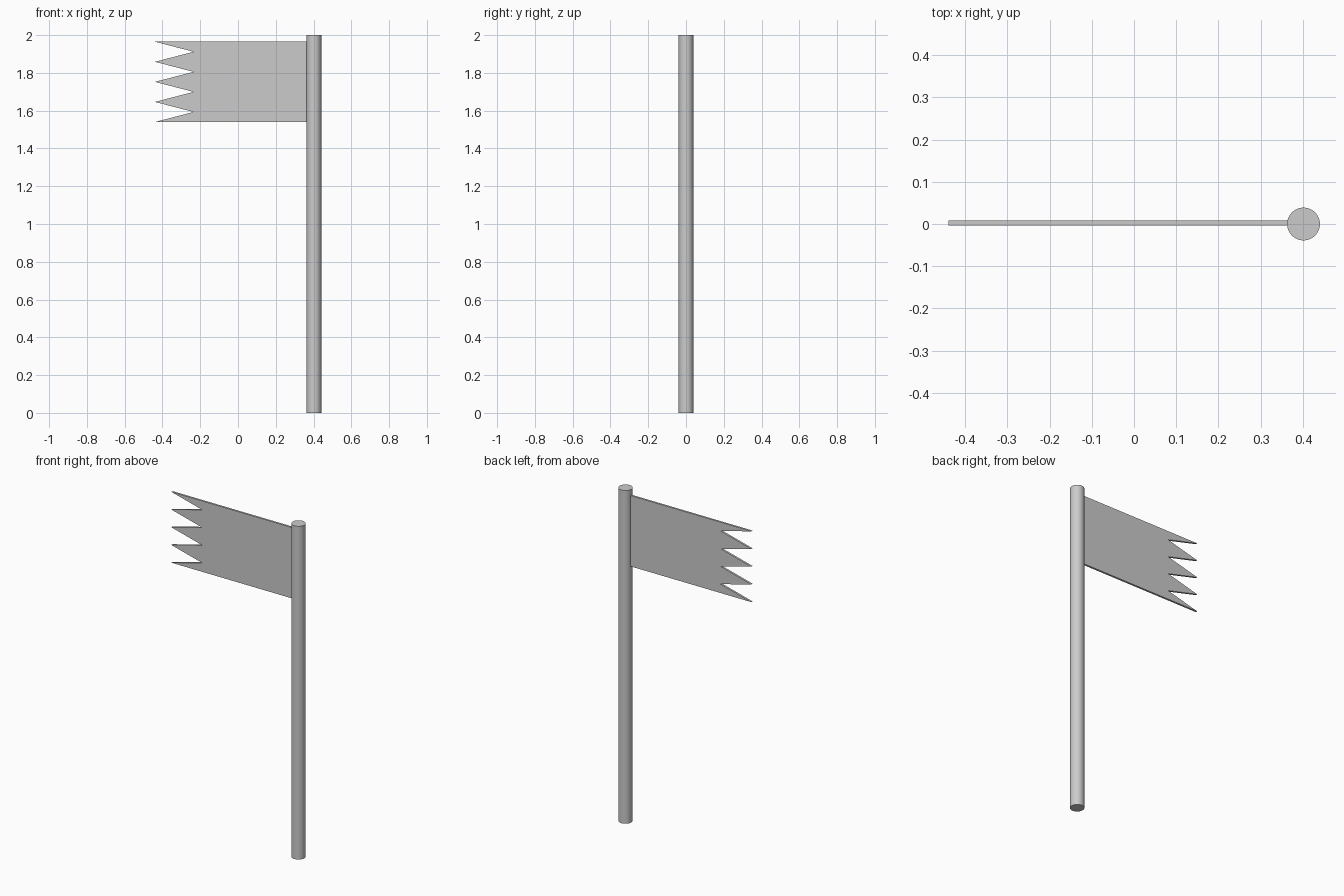
import bpy
import bmesh
import math

cube = bpy.data.objects.get("Cube")
if cube:
    bpy.data.objects.remove(cube, do_unlink=True)

# Single plain grey
grey = bpy.data.materials.new("plain grey")
grey.use_nodes = True
colour = (0.6, 0.6, 0.6, 1)
grey.diffuse_color = colour
grey.node_tree.nodes["Principled BSDF"].inputs["Base Color"].default_value = colour

# Pole
POLE_X, RADIUS, HEIGHT = 0.402, 0.039, 2.0
bpy.ops.mesh.primitive_cylinder_add(
    vertices=32, radius=RADIUS, depth=HEIGHT, location=(POLE_X, 0, HEIGHT / 2))
pole = bpy.context.object
pole.name = "pole"
pole.data.materials.append(grey)
bpy.ops.object.shade_smooth_by_angle(angle=math.radians(30))

# Flag: hoist edge buried in the pole, zigzag on the fly edge
TOP, BOTTOM, TIP_X, NOTCH_X = 1.965, 1.54, -0.44, -0.235
THICK, NOTCHES = 0.012, 4
hoist_x = POLE_X - RADIUS + 0.006
outline = [(hoist_x, BOTTOM), (hoist_x, TOP)]
steps = NOTCHES * 2
for i in range(steps + 1):
    x = NOTCH_X if i % 2 else TIP_X
    outline.append((x, TOP + (BOTTOM - TOP) * i / steps))

bm = bmesh.new()
face = bm.faces.new([bm.verts.new((x, -THICK / 2, z)) for x, z in outline])
extruded = bmesh.ops.extrude_face_region(bm, geom=[face], use_keep_orig=True)
new_verts = [g for g in extruded["geom"] if isinstance(g, bmesh.types.BMVert)]
bmesh.ops.translate(bm, verts=new_verts, vec=(0, THICK, 0))
bmesh.ops.recalc_face_normals(bm, faces=bm.faces)
mesh = bpy.data.meshes.new("flag")
bm.to_mesh(mesh)
bm.free()
mesh.materials.append(grey)
flag = bpy.data.objects.new("flag", mesh)
flag.location.y = 0.002
bpy.context.collection.objects.link(flag)
